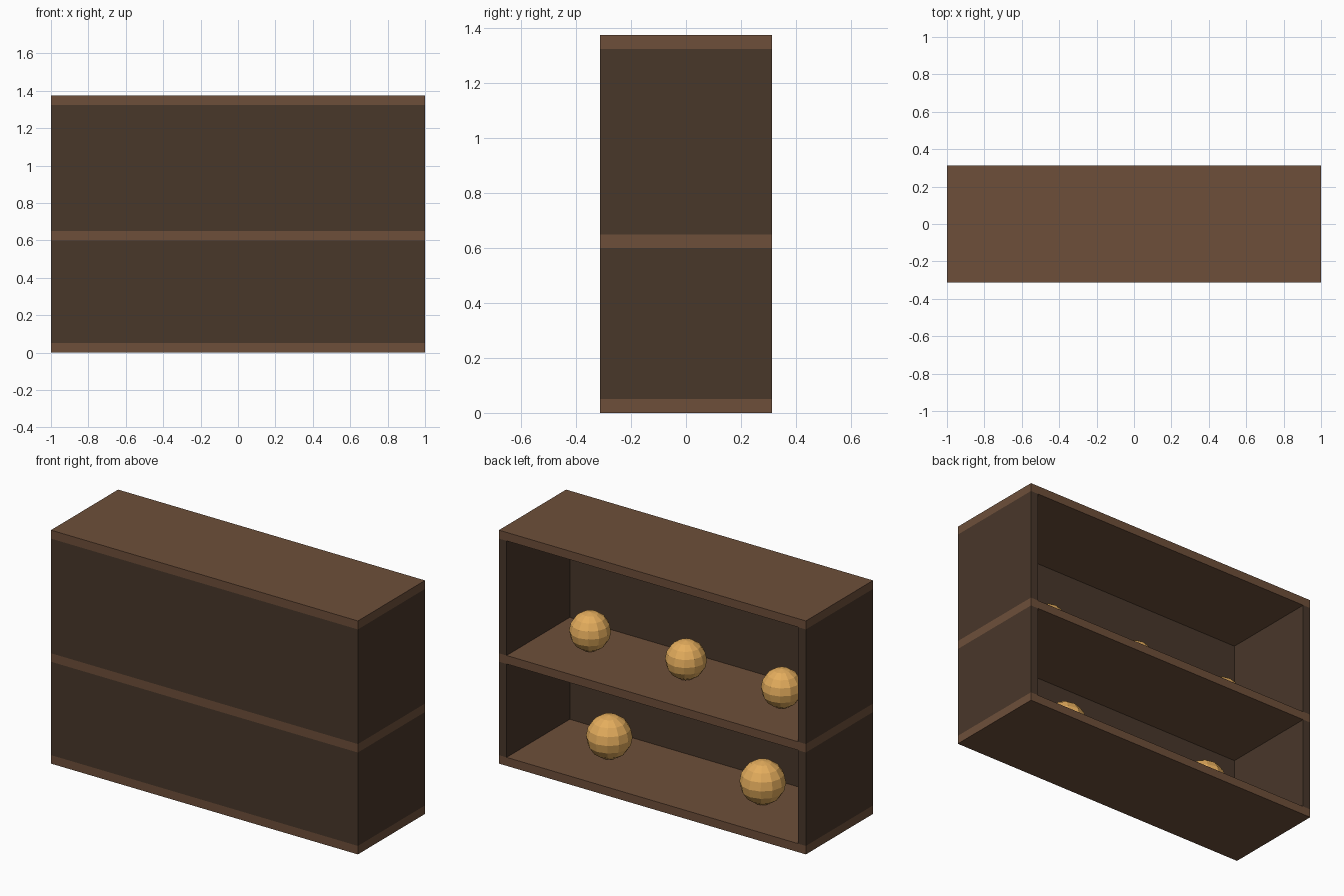
import bpy

if "Cube" in bpy.data.objects:
    bpy.data.objects.remove(bpy.data.objects["Cube"])

W, D = 2.0, 0.625             # overall width and depth
BOARD, PANEL = 0.05, 0.0375   # board and closed-panel thickness
SHELVES = [0.0, 0.6, 1.325]   # underside height of each board


def material(name, color):
    m = bpy.data.materials.new(name)
    m.diffuse_color = (*color, 1)
    m.use_nodes = True
    m.node_tree.nodes["Principled BSDF"].inputs["Base Color"].default_value = m.diffuse_color
    return m


wood = material("wood", (0.155, 0.078, 0.042))
dark_wood = material("dark_wood", (0.066, 0.038, 0.023))
gold = material("gold", (0.78, 0.42, 0.11))


def box(name, size, center, mat):
    bpy.ops.mesh.primitive_cube_add(size=1, location=center)
    ob = bpy.context.object
    ob.name = name
    ob.scale = size
    bpy.ops.object.transform_apply(location=False, rotation=False, scale=True)
    ob.data.materials.append(mat)


def ball(name, r, x, floor):
    bpy.ops.mesh.primitive_uv_sphere_add(segments=12, ring_count=8, radius=r,
                                         location=(x, 0, floor + r))
    ob = bpy.context.object
    ob.name = name
    ob.data.materials.append(gold)


# Bottom, middle and top boards run the full width and depth
for label, z in zip(("bottom", "middle", "top"), SHELVES):
    box(label + "_shelf", (W, D, BOARD), (0, 0, z + BOARD / 2), wood)

# Side walls and closed front panel fill each bay; the back (+y) stays open
for label, lo, hi in zip(("lower", "upper"), SHELVES, SHELVES[1:]):
    h = hi - lo - BOARD
    z = lo + BOARD + h / 2
    for side, s in (("left", -1), ("right", 1)):
        box(f"{label}_{side}_wall", (BOARD, D, h),
            (s * (W - BOARD) / 2, 0, z), dark_wood)
    box(label + "_front_panel", (W - 2 * BOARD, PANEL, h),
        (0, -(D - PANEL) / 2, z), dark_wood)

# Faceted balls resting on the shelves
for x in (-0.5, 0.5):
    ball("lower_ball", 0.125, x, SHELVES[0] + BOARD)
for x in (-0.625, 0, 0.625):
    ball("upper_ball", 0.1125, x, SHELVES[1] + BOARD)
